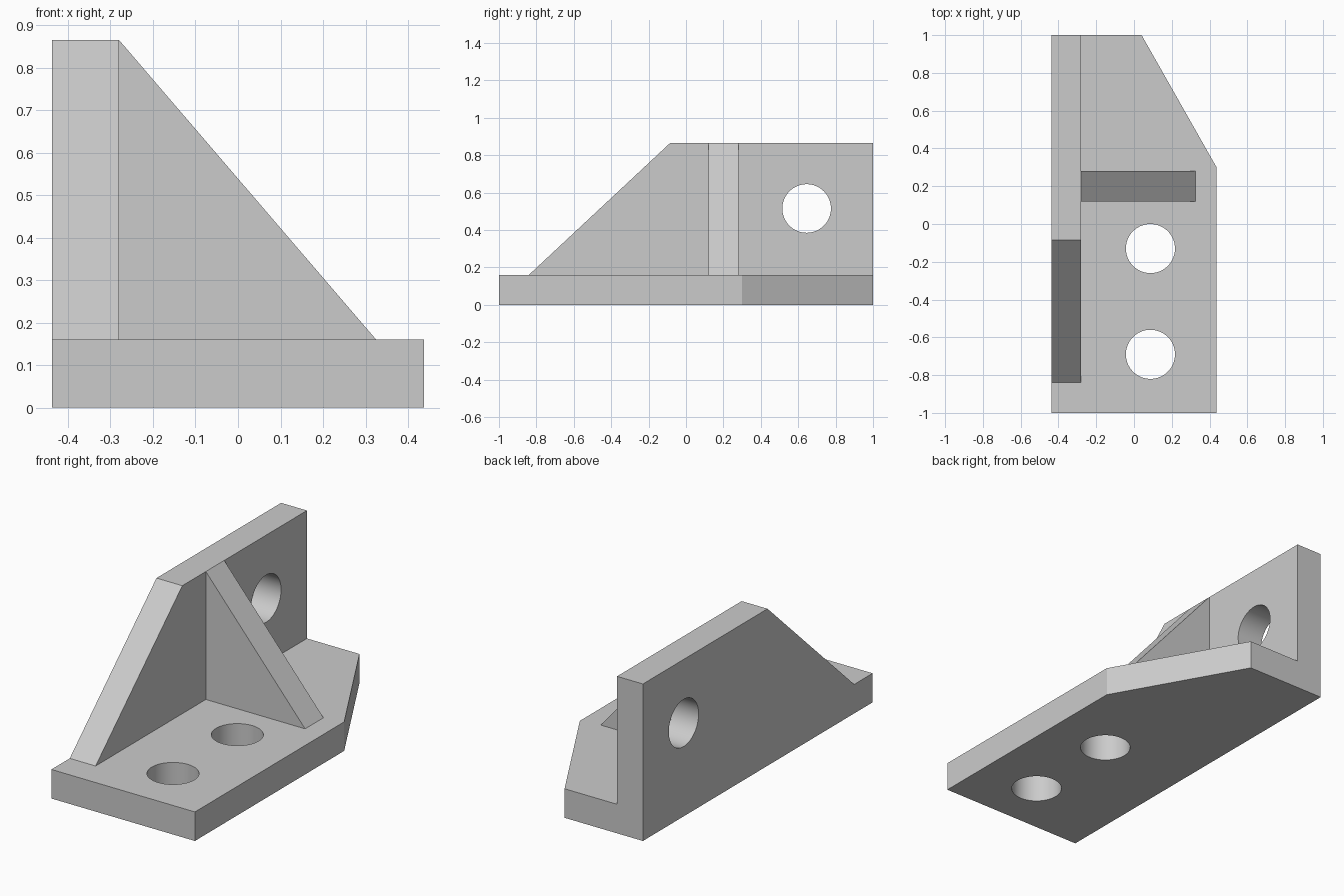
import bpy, bmesh, math
from mathutils import Matrix

if "Cube" in bpy.data.objects:
    bpy.data.objects.remove(bpy.data.objects["Cube"], do_unlink=True)

LEFT, RIGHT, INNER = -0.4375, 0.4375, -0.28
FLOOR, TOP = 0.16, 0.865
HOLE_R = 0.13

grey = bpy.data.materials.new("plain grey")
grey.use_nodes = True
colour = (0.6, 0.6, 0.6, 1)
grey.diffuse_color = colour
grey.node_tree.nodes["Principled BSDF"].inputs["Base Color"].default_value = colour


def finish(name, bm):
    bmesh.ops.recalc_face_normals(bm, faces=bm.faces)
    mesh = bpy.data.meshes.new(name)
    bm.to_mesh(mesh)
    bm.free()
    mesh.materials.append(grey)
    ob = bpy.data.objects.new(name, mesh)
    bpy.context.collection.objects.link(ob)
    return ob


def prism(name, profile, axis, start, end):
    """Extrude a 2D profile along the given axis."""
    def place(p):
        co = list(p)
        co.insert(axis, start)
        return co
    bm = bmesh.new()
    face = bm.faces.new([bm.verts.new(place(p)) for p in profile])
    out = bmesh.ops.extrude_face_region(bm, geom=[face])
    step = [0, 0, 0]
    step[axis] = end - start
    verts = [v for v in out["geom"] if isinstance(v, bmesh.types.BMVert)]
    bmesh.ops.translate(bm, vec=step, verts=verts)
    return finish(name, bm)


def drill(name, centre, rotation):
    bm = bmesh.new()
    bmesh.ops.create_cone(bm, cap_ends=True, segments=64, radius1=HOLE_R,
                          radius2=HOLE_R, depth=0.5,
                          matrix=Matrix.Translation(centre) @ rotation)
    return finish(name, bm)


# Base plate and upright wall as one angle section
bracket = prism("angle_bracket", [(LEFT, 0), (RIGHT, 0), (RIGHT, FLOOR),
                                  (INNER, FLOOR), (INNER, TOP), (LEFT, TOP)], 1, -1, 1)

# Triangular rib, sunk slightly into the wall and base
rib = prism("gusset_rib", [(INNER, TOP), (0.325, FLOOR), (0.3, 0.1),
                           (-0.36, 0.1), (-0.36, 0.8)], 1, 0.12, 0.28)

# Cutters: sloping wall end, clipped base corner, bolt holes
upright, sideways = Matrix.Identity(4), Matrix.Rotation(math.pi / 2, 4, "Y")
slope = (TOP - FLOOR) / 0.755
cutters = [
    prism("wall_slope_cutter", [(-1.2, FLOOR), (-0.84, FLOOR),
                                (-0.085 + 0.2, TOP + 0.2 * slope), (-1.2, TOP + 0.2 * slope)],
          0, LEFT - 0.1, INNER + 0.1),
    prism("corner_cutter", [(0.04 - 0.0564, 1.1), (0.4375 + 0.0564, 0.2), (0.8, 0.2), (0.8, 1.1)],
          2, -0.1, FLOOR + 0.1),
    drill("base_hole_cutter", (0.087, -0.13, 0.1), upright),
    drill("base_hole_cutter", (0.087, -0.69, 0.1), upright),
    drill("wall_hole_cutter", (-0.36, 0.645, 0.515), sideways),
]

# Combine into one clean solid
steps = [(c, "DIFFERENCE") for c in cutters] + [(rib, "UNION")]
for helper, operation in steps:
    mod = bracket.modifiers.new(helper.name, "BOOLEAN")
    mod.operation, mod.solver, mod.object = operation, "EXACT", helper
    helper.hide_render = True

bpy.context.view_layer.update()
graph = bpy.context.evaluated_depsgraph_get()
solid = bpy.data.meshes.new_from_object(bracket.evaluated_get(graph))
bracket.modifiers.clear()
bracket.data = solid
for helper, _ in steps:
    bpy.data.objects.remove(helper, do_unlink=True)

bm = bmesh.new()
bm.from_mesh(solid)
bmesh.ops.remove_doubles(bm, verts=bm.verts, dist=0.0001)
bmesh.ops.dissolve_limit(bm, angle_limit=math.radians(0.5), verts=bm.verts, edges=bm.edges)
bm.to_mesh(solid)
bm.free()

# Smooth hole walls, crisp edges elsewhere
bpy.ops.object.select_all(action="DESELECT")
bracket.select_set(True)
bpy.context.view_layer.objects.active = bracket
bpy.ops.object.shade_smooth_by_angle(angle=math.radians(20))
